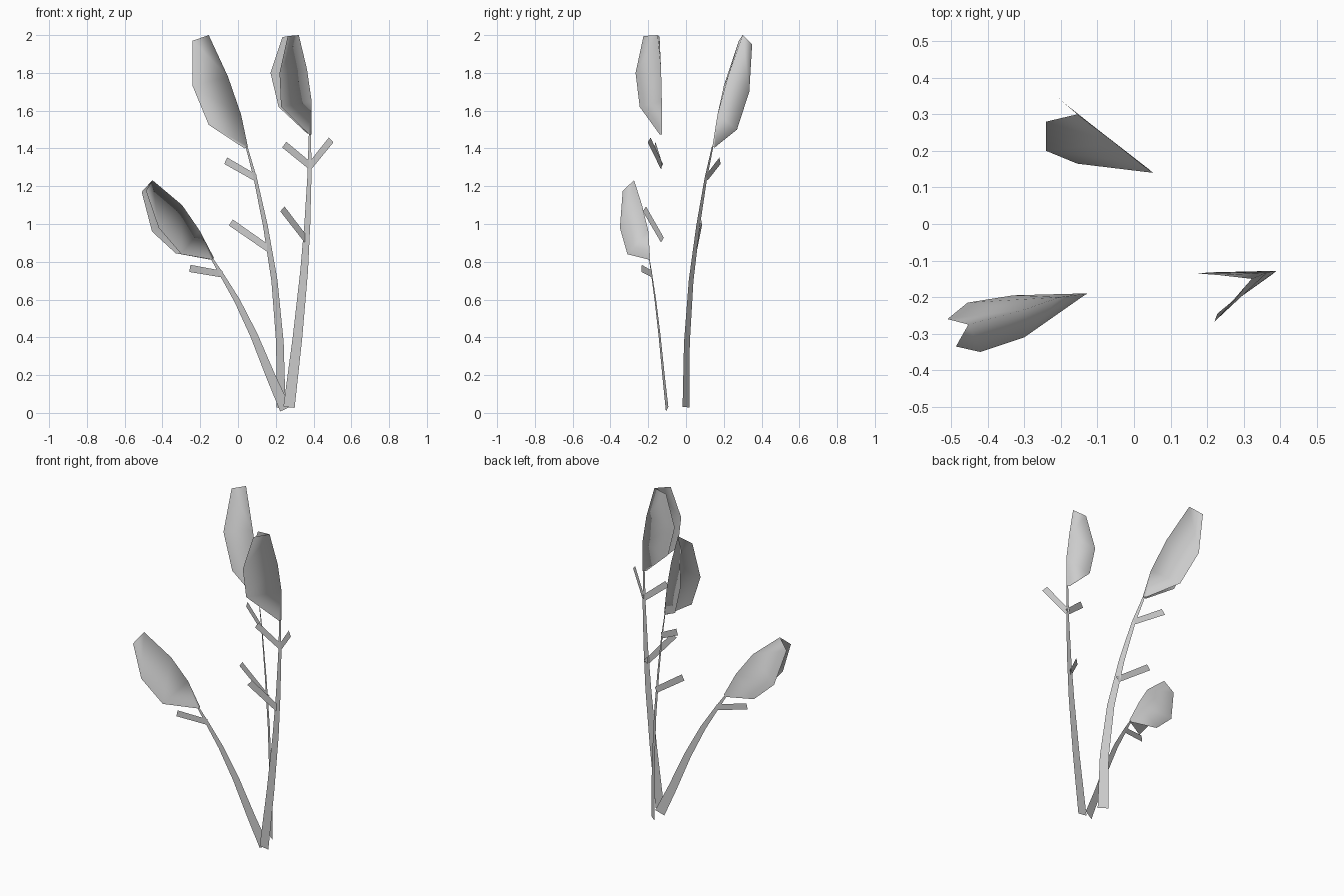
import bpy, bmesh
from mathutils import Vector

cube = bpy.data.objects.get("Cube")
if cube:
    bpy.data.objects.remove(cube, do_unlink=True)

grey = bpy.data.materials.new("plain grey")
grey.use_nodes = True
COLOUR = (0.6, 0.6, 0.6, 1)
grey.diffuse_color = COLOUR
grey.node_tree.nodes["Principled BSDF"].inputs["Base Color"].default_value = COLOUR


def strip(bm, left, right):
    """Sheet of quads between two rows of vertices."""
    for i in range(len(left) - 1):
        bm.faces.new((left[i], right[i], right[i + 1], left[i + 1]))


def finish(bm, name, smooth=False):
    mesh = bpy.data.meshes.new(name)
    bm.to_mesh(mesh)
    bm.free()
    mesh.materials.append(grey)
    for f in mesh.polygons:
        f.use_smooth = smooth
    obj = bpy.data.objects.new(name, mesh)
    bpy.context.collection.objects.link(obj)
    return obj


def ribbon(name, path, w0, w1):
    """Flat tapering ribbon lying in the vertical plane of its path."""
    pts = [Vector(p) for p in path]
    run = pts[-1] - pts[0]
    normal = Vector((run.y, -run.x, 0)).normalized()
    bm = bmesh.new()
    rows = ([], [])
    for i, p in enumerate(pts):
        along = pts[min(i + 1, len(pts) - 1)] - pts[max(i - 1, 0)]
        side = along.cross(normal).normalized()
        half = (w0 + (w1 - w0) * i / (len(pts) - 1)) / 2
        rows[0].append(bm.verts.new(p - side * half))
        rows[1].append(bm.verts.new(p + side * half))
    strip(bm, *rows)
    finish(bm, name)


def head(name, spine, wing_a, wing_b):
    """Folded seed head: two sheets hinged along a shared spine."""
    bm = bmesh.new()
    s, a, b = ([bm.verts.new(p) for p in row] for row in (spine, wing_a, wing_b))
    strip(bm, s, a)
    strip(bm, b, s)
    finish(bm, name, smooth=True)


# Stems
def stem(name, xz, x0, y0, slope):
    ribbon(name, [(x, y0 + (x - x0) * slope, z) for x, z in xz], 0.06, 0.012)


stem("back_stem", [(.228, .03), (.222, .37), (.193, .70), (.145, .99), (.092, 1.24), (.045, 1.41)],
     .228, 0, -.77)
stem("right_stem", [(.27, .03), (.315, .40), (.35, .75), (.367, 1.0), (.378, 1.25), (.381, 1.48)],
     .27, -.13, 0)
stem("left_stem", [(.25, .02), (.175, .19), (.085, .41), (-.005, .595), (-.085, .73), (-.137, .815)],
     .25, -.1, .243)

# Short side leaves: root and tip
LEAVES = {
    "back_leaf_upper": ((.092, .11, 1.245), (-.065, .18, 1.335)),
    "back_leaf_lower": ((.168, .055, .865), (-.038, .083, 1.008)),
    "right_leaf_inner": ((.385, -.128, 1.305), (.245, -.165, 1.42)),
    "right_leaf_outer": ((.38, -.128, 1.305), (.493, -.195, 1.445)),
    "right_leaf_lower": ((.362, -.125, .915), (.235, -.22, 1.08)),
    "left_leaf": ((-.085, -.18, .735), (-.255, -.235, .765)),
}
for name, ends in LEAVES.items():
    ribbon(name, ends, .035, .038)

# Seed heads: spine, then the outer edge of each sheet
head("back_head",
     [(.052, .14, 1.41), (.016, .167, 1.58), (-.053, .222, 1.78), (-.155, .30, 2.0)],
     [(.035, .142, 1.40), (-.155, .165, 1.525), (-.24, .20, 1.73), (-.24, .28, 1.97)],
     [(.038, .152, 1.405), (-.114, .27, 1.50), (-.196, .335, 1.70), (-.213, .35, 1.95)])
head("right_head",
     [(.39, -.128, 1.475), (.39, -.128, 1.65), (.365, -.132, 1.82), (.322, -.15, 2.0)],
     [(.365, -.13, 1.48), (.215, -.132, 1.62), (.172, -.135, 1.80), (.235, -.14, 1.99)],
     [(.375, -.14, 1.475), (.228, -.245, 1.62), (.22, -.267, 1.80), (.263, -.225, 1.995)])
head("left_head",
     [(-.127, -.19, .82), (-.203, -.20, .965), (-.296, -.233, 1.10), (-.453, -.275, 1.232)],
     [(-.14, -.19, .81), (-.33, -.195, .845), (-.455, -.215, .96), (-.51, -.26, 1.17)],
     [(-.14, -.198, .812), (-.30, -.31, .84), (-.42, -.35, .98), (-.487, -.335, 1.175)])
